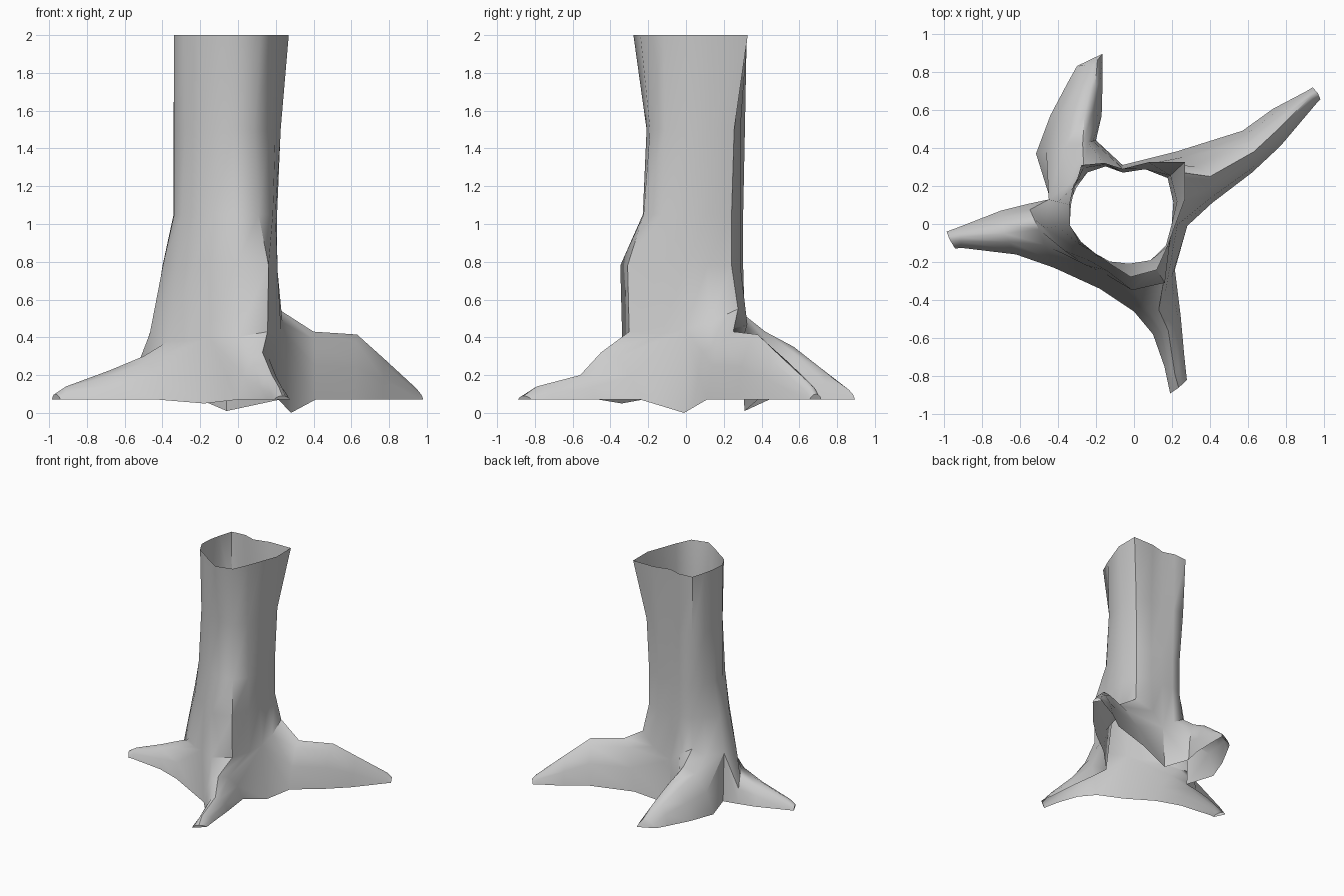
import bpy, bmesh
from math import radians, cos, sin
from mathutils import Vector

CENTRE = Vector((-0.05, 0.03, 0))
ANGLES = [-7, 18, 43, 67, 92, 110, 129, 147, 166, 187, 208, 230, 251, 276, 302, 327]
FOOT_Z = [.44, .48, .55, .47, .38, .46, .53, .46, .48, .42, .38, .38, .40, .40, .43, .42]
# Trunk rings: height -> radius at each angle (height None uses FOOT_Z)
RINGS = [
    (None, [.28, .30, .36, .32, .26, .30, .34, .34, .41, .42, .36, .32, .31, .37, .39, .29]),
    (0.78, [.26, .27, .31, .28, .25, .29, .31, .31, .36, .35, .31, .29, .29, .38, .40, .28]),
    (1.05, [.25, .27, .31, .28, .24, .29, .31, .30, .30, .29, .28, .25, .24, .26, .30, .28]),
    (1.50, [.25, .29, .33, .28, .24, .30, .34, .32, .30, .29, .26, .24, .24, .24, .26, .26]),
    (2.00, [.27, .335, .435, .32, .26, .31, .36, .31, .29, .29, .27, .24, .25, .31, .32, .27]),
]
# Ground points in the hollows between the roots
VALLEYS = [(.28, -.01, 0), (-.06, .31, .01), (-.44, .13, .07), (-.18, -.34, .05)]
# Root stations: (right foot), (left foot), (ridge)
ROOTS = [
    [((.41, .11), (.22, .38), (.40, .25, .43)),
     ((.62, .27), (.57, .49), (.63, .38, .415)),
     ((.77, .41), (.73, .605), (.77, .51, .29)),
     ((.96, .635), (.91, .70), (.93, .67, .14)),
     ((.98, .655), (.938, .718), (.965, .69, .10))],
    [((-.20, .44), (-.515, .37), (-.27, .42, .43)),
     ((-.17, .57), (-.44, .57), (-.26, .57, .35)),
     ((-.165, .75), (-.35, .74), (-.23, .71, .24)),
     ((-.165, .895), (-.30, .83), (-.21, .84, .13))],
    [((-.56, .105), (-.42, -.23), (-.50, -.03, .30)),
     ((-.70, .07), (-.62, -.16), (-.68, -.05, .225)),
     ((-.93, -.02), (-.91, -.125), (-.91, -.07, .14)),
     ((-.985, -.04), (-.94, -.13), (-.97, -.08, .10))],
    [((0, -.46), (.215, -.24), (.13, -.45, .32)),
     ((.10, -.58), (.245, -.48), (.18, -.56, .20)),
     ((.16, -.75), (.265, -.70), (.215, -.79, .14)),
     ((.19, -.89), (.278, -.82), (.235, -.86, .09))],
]

bm = bmesh.new()
N = len(ANGLES)


def strip(a, b, closed=False):
    for i in range(len(a) if closed else len(a) - 1):
        j = (i + 1) % len(a)
        bm.faces.new((a[i], a[j], b[j], b[i]))


# Open trunk tube
rings = []
for z, radii in RINGS:
    ring = []
    for i, r in enumerate(radii):
        a = radians(ANGLES[i])
        h = FOOT_Z[i] if z is None else z
        ring.append(bm.verts.new(CENTRE + Vector((r * cos(a), r * sin(a), h))))
    rings.append(ring)
for low, high in zip(rings, rings[1:]):
    strip(low, high, True)


# Arched cross-section of a root, from right foot over the ridge to left foot
def arch(right, left, ridge):
    top = Vector(ridge)
    out = []
    for foot, steps in ((right, ((0, 0), (.22, .5), (.6, .88), (1, 1))),
                        (left, ((.6, .88), (.22, .5), (0, 0)))):
        g = Vector((*foot, 0.07))
        for across, up in steps:
            p = g.lerp(top, across)
            p.z = g.z + (top.z - g.z) * up
            out.append(bm.verts.new(p))
    return out


# Roots grow out of the lowest trunk ring
valleys = [bm.verts.new(v) for v in VALLEYS]
for k, stations in enumerate(ROOTS):
    prev = [valleys[k]] + [rings[0][(4 * k + i) % N] for i in range(5)] + [valleys[(k + 1) % 4]]
    for s in stations:
        section = arch(*s)
        strip(section, prev)
        prev = section
    bm.faces.new(prev)  # blunt tip

bmesh.ops.recalc_face_normals(bm, faces=bm.faces)
# Outward check on a trunk wall face
bm.faces.ensure_lookup_table()
f = bm.faces[N]
if f.normal.dot(f.calc_center_median() - CENTRE - Vector((0, 0, 1))) < 0:
    bmesh.ops.reverse_faces(bm, faces=bm.faces)

mesh = bpy.data.meshes.new("tree_trunk")
bm.to_mesh(mesh)
bm.free()
trunk = bpy.data.objects.new("tree_trunk", mesh)
bpy.context.collection.objects.link(trunk)
bpy.context.view_layer.objects.active = trunk
trunk.select_set(True)
bpy.ops.object.shade_smooth_by_angle(angle=radians(50))
